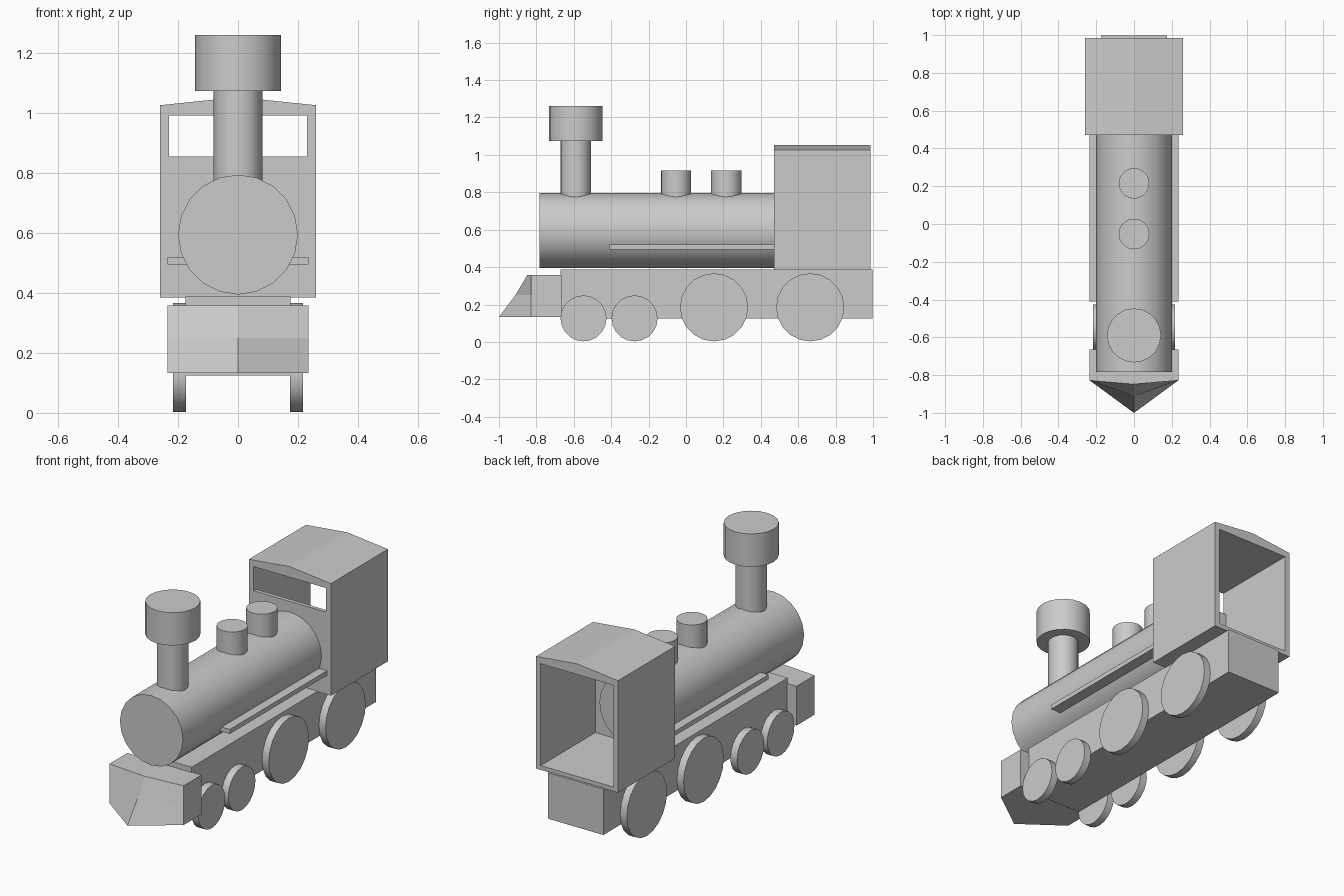
import bpy, bmesh, math
from mathutils import Vector

if "Cube" in bpy.data.objects:
    bpy.data.objects.remove(bpy.data.objects["Cube"])


def finish(name, bm):
    bmesh.ops.recalc_face_normals(bm, faces=bm.faces)
    mesh = bpy.data.meshes.new(name)
    bm.to_mesh(mesh)
    bm.free()
    obj = bpy.data.objects.new(name, mesh)
    bpy.context.collection.objects.link(obj)
    return obj


def box(name, lo, hi):
    lo, hi = Vector(lo), Vector(hi)
    bm = bmesh.new()
    bmesh.ops.create_cube(bm, size=1)
    for v in bm.verts:
        v.co = (lo + hi) / 2 + v.co * (hi - lo)
    return finish(name, bm)


def cylinder(name, start, end, radius, sides=20):
    start, end = Vector(start), Vector(end)
    axis = end - start
    rot = {0: (0, math.pi / 2, 0), 1: (math.pi / 2, 0, 0), 2: (0, 0, 0)}
    k = max(range(3), key=lambda i: abs(axis[i]))
    bpy.ops.mesh.primitive_cylinder_add(vertices=sides, radius=radius, depth=axis.length,
                                        location=(start + end) / 2, rotation=rot[k])
    obj = bpy.context.object
    obj.name = name
    bpy.ops.object.shade_smooth_by_angle(angle=math.radians(30))
    return obj


def loft(name, rings, closed=False):
    """Join equal-length point rings; cap the ends, or wrap the last ring to the first."""
    bm = bmesh.new()
    rows = [[bm.verts.new(p) for p in ring] for ring in rings]
    pairs = list(zip(rows, rows[1:])) + ([(rows[-1], rows[0])] if closed else [])
    n = len(rows[0])
    for a, b in pairs:
        for i in range(n):
            j = (i + 1) % n
            bm.faces.new((a[i], a[j], b[j], b[i]))
    if not closed:
        bm.faces.new(rows[0])
        bm.faces.new(rows[-1])
    return finish(name, bm)


# Chassis and boiler
box("chassis", (-.175, -.67, .125), (.175, .998, .388))
cylinder("boiler", (0, -.783, .595), (0, .498, .595), .2)

# Chimney and domes on the boiler
cylinder("chimney_stem", (0, -.59, .76), (0, -.59, 1.08), .081)
cylinder("chimney_cap", (0, -.59, 1.074), (0, -.59, 1.262), .143)
for i, y in enumerate((-.053, .215)):
    cylinder(f"boiler_dome_{i + 1}", (0, y, .76), (0, y, .917), .081)

# Cab shell: hollow gabled tube, open at the back
outer = [(-.26, .385), (.26, .385), (.26, 1.027), (0, 1.054), (-.26, 1.027)]
inner = [(-.23, .41), (.23, .41), (.23, .993), (0, .993), (-.23, .993)]
loft("cab_shell", [[(x, y, z) for x, z in profile] for profile, y in
                   ((outer, .47), (outer, .986), (inner, .986), (inner, .47))], closed=True)

# Cab front wall, leaving the window gap above it
box("cab_front_wall", (-.235, .47, .405), (.235, .492, .855))

# Pointed front plough, raked towards the bottom
loft("front_plough", [[(-.235, -.665, z), (-.235, -.828, z), (0, tip, z),
                       (.235, -.828, z), (.235, -.665, z)]
                      for z, tip in ((.358, -.848), (.25, -.912), (.133, -1.0))])

# Wheels and side rails on both sides
for side, s in (("right", 1), ("left", -1)):
    for i, (y, r) in enumerate(((-.548, .123), (-.275, .123), (.15, .182), (.664, .182))):
        cylinder(f"wheel_{side}_{i + 1}", (s * .174, y, r + .003), (s * .217, y, r + .003), r)
    xs = sorted((s * .165, s * .235))
    box(f"side_rail_{side}", (xs[0], -.41, .495), (xs[1], .472, .521))
